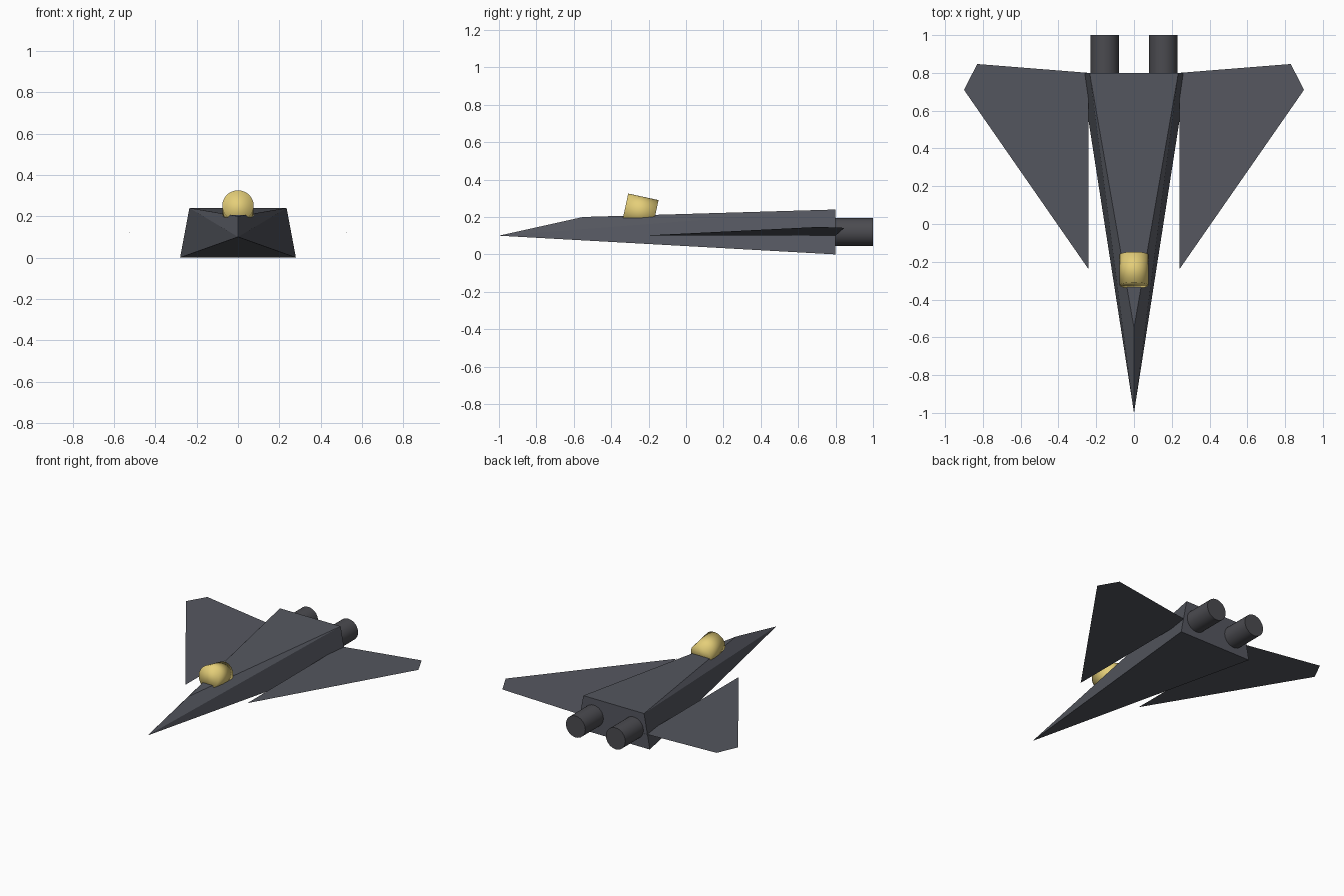
import bpy, math

if "Cube" in bpy.data.objects:
    bpy.data.objects.remove(bpy.data.objects["Cube"])


def material(name, color):
    m = bpy.data.materials.new(name)
    m.diffuse_color = (*color, 1)
    m.use_nodes = True
    m.node_tree.nodes["Principled BSDF"].inputs["Base Color"].default_value = m.diffuse_color
    return m


slate = material("slate", (0.09, 0.095, 0.115))
engine_grey = material("engine_grey", (0.07, 0.07, 0.08))
gold = material("gold", (0.78, 0.62, 0.19))


def mesh_part(name, verts, faces, mat):
    me = bpy.data.meshes.new(name)
    me.from_pydata(verts, [], faces)
    me.materials.append(mat)
    ob = bpy.data.objects.new(name, me)
    bpy.context.collection.objects.link(ob)
    return ob


def cylinder(name, start, end, radius, mat):
    # cylinder lying in the y-z plane between two centres
    x, dy, dz = start[0], end[1] - start[1], end[2] - start[2]
    mid = (x, (start[1] + end[1]) / 2, (start[2] + end[2]) / 2)
    bpy.ops.mesh.primitive_cylinder_add(
        vertices=32, radius=radius, depth=math.hypot(dy, dz), location=mid,
        rotation=(math.atan2(-dy, dz), 0, 0))
    ob = bpy.context.object
    ob.name = name
    ob.data.materials.append(mat)
    return ob


# Fuselage: pointed nose, ridge, and a trapezoid tail
mesh_part("fuselage",
          [(0, -1, 0.1), (0, -0.55, 0.2),
           (0.235, 0.8, 0.24), (-0.235, 0.8, 0.24),
           (0.28, 0.8, 0), (-0.28, 0.8, 0)],
          [(1, 2, 3), (0, 2, 1), (0, 4, 2), (0, 1, 3), (0, 3, 5),
           (0, 5, 4), (2, 4, 5, 3)], slate)

# Wings: thin swept sheets, tilted slightly upward
wing = mesh_part("wings",
                 [(0.24, -0.24, 0.1), (0.9, 0.71, 0.147),
                  (0.83, 0.847, 0.142), (0.24, 0.8, 0.1)],
                 [(0, 1, 2, 3)], slate)
mirror = wing.modifiers.new("mirror", 'MIRROR')
mirror.use_mirror_merge = False

# Engines
for side, label in ((1, "right"), (-1, "left")):
    cylinder(f"{label}_engine", (side * 0.155, 0.7, 0.12),
             (side * 0.155, 1.0, 0.12), 0.075, engine_grey)
    bpy.ops.object.shade_smooth_by_angle(angle=math.radians(30))

# Canopy: tilted short cylinder, smooth all over
cylinder("canopy", (0, -0.325, 0.251), (0, -0.163, 0.216), 0.076, gold)
bpy.ops.object.shade_smooth()
